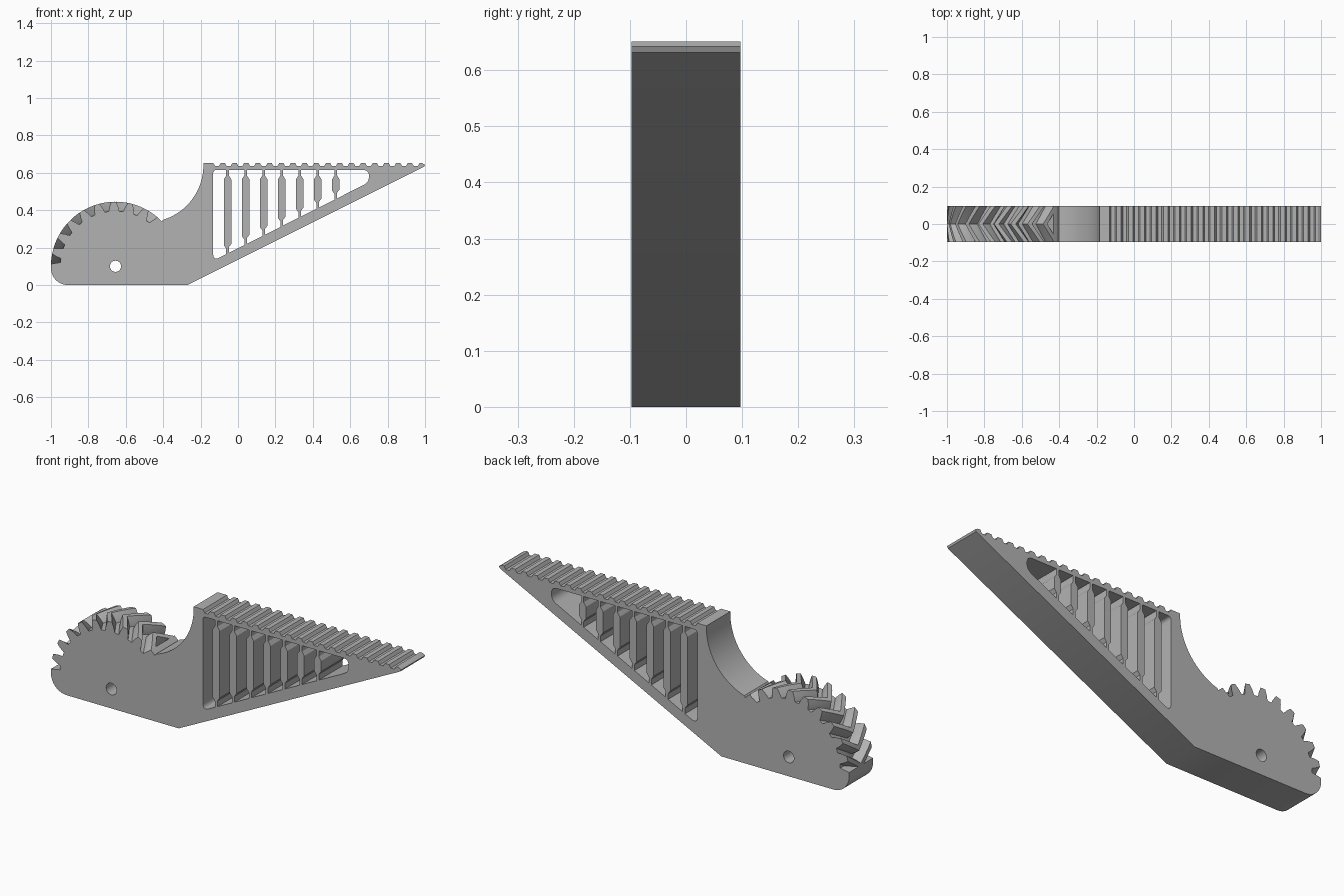
import bpy, bmesh
from math import sin, cos, radians

cube = bpy.data.objects.get("Cube")
if cube:
    bpy.data.objects.remove(cube)

HALF = 0.0975                  # half thickness
GX, GZ = -0.655, 0.10          # gear centre
R_TIP, R_ROOT = 0.345, 0.295
PITCH, TWIST = 15, 12          # tooth spacing and herringbone sweep, degrees

grey = bpy.data.materials.new("grey")
grey.use_nodes = True
COLOR = (0.45, 0.45, 0.45, 1)
grey.diffuse_color = COLOR
grey.node_tree.nodes["Principled BSDF"].inputs["Base Color"].default_value = COLOR


def arc(cx, cz, r, a0, a1, n):
    angles = [radians(a0 + (a1 - a0) * i / n) for i in range(n + 1)]
    return [(cx + r * cos(a), cz + r * sin(a)) for a in angles]


def rounded(pts, radii, n=6):
    """Round each corner of a polygon with a quadratic blend."""
    out = []
    for i, (px, pz) in enumerate(pts):
        r = radii[i]
        if r == 0:
            out.append((px, pz))
            continue
        ends = []
        for qx, qz in (pts[i - 1], pts[(i + 1) % len(pts)]):
            d = ((qx - px) ** 2 + (qz - pz) ** 2) ** 0.5
            ends.append((px + (qx - px) * r / d, pz + (qz - pz) * r / d))
        (ax, az), (bx, bz) = ends
        for k in range(n + 1):
            t = k / n
            u, v, w = (1 - t) ** 2, 2 * t * (1 - t), t * t
            out.append((u * ax + v * px + w * bx, u * az + v * pz + w * bz))
    return out


def finish(obj, angle):
    bpy.ops.object.select_all(action="DESELECT")
    obj.select_set(True)
    bpy.context.view_layer.objects.active = obj
    if obj.type == "CURVE":
        bpy.ops.object.convert(target="MESH")
        obj = bpy.context.object
    obj.data.materials.clear()
    obj.data.materials.append(grey)
    bpy.ops.object.shade_smooth_by_angle(angle=radians(angle))


# Outer profile: sloped underside
outline = [(-0.27, 0), (0.995, 0.632), (1.0, 0.642), (0.985, 0.651)]
# Row of small teeth along the top, right to left
TEETH, STEP, BASE, TOP = 19, 0.0625, 0.635, 0.651
for i in range(TEETH):
    x = 0.955 - i * STEP
    if i == 0:
        outline += [(0.97, 0.651), (0.962, BASE)]
    else:
        x += 0.0265
        outline += [(x + 0.021, BASE), (x + 0.012, TOP), (x - 0.012, TOP)]
        if i < TEETH - 1:
            outline.append((x - 0.021, BASE))
# Concave throat, gear seat, rounded heel
outline += [(-0.185, 0.651)]
outline += arc(-0.49, 0.64, 0.305, 0, -73, 24)
outline += arc(GX, GZ, R_TIP, 44, 49.5, 3)
outline += arc(GX, GZ, R_ROOT, 51, 176, 60)
outline += arc(GX, GZ, R_TIP, 178, 180, 2)
outline += arc(-0.91, 0.09, 0.09, 180, 270, 12)


def floor(x):
    return 0.504 * (x + 0.27) + 0.06


# Openings between the necked ribs
CEIL, NECK, WIDE = 0.615, 0.007, 0.02
ribs = [-0.056 + 0.0965 * i for i in range(7)]


def rib_side(x, s):
    """Side of a rib from its foot up to the ceiling."""
    f = floor(x + s * NECK)
    return [(x + s * NECK, f), (x + s * NECK, f + 0.03), (x + s * WIDE, f + 0.048),
            (x + s * WIDE, CEIL - 0.05), (x + s * NECK, CEIL - 0.03), (x + s * NECK, CEIL)]


holes = [arc(GX, GZ, 0.03, 0, 345, 23)]
first = rib_side(ribs[0], -1) + [(-0.133, CEIL), (-0.133, floor(-0.133))]
holes.append(rounded(first, [0] * 6 + [0.02, 0.04]))
for a, b in zip(ribs, ribs[1:]):
    holes.append(rib_side(b, -1) + rib_side(a, 1)[::-1])
last = [(0.70, floor(0.70)), (0.70, CEIL)] + rib_side(ribs[-1], 1)[::-1]
holes.append(rounded(last, [0.03, 0.032] + [0] * 6))

# Body: filled profile with openings, extruded
curve = bpy.data.curves.new("body", "CURVE")
curve.dimensions = "2D"
curve.fill_mode = "BOTH"
curve.extrude = HALF
for loop in [outline] + holes:
    spline = curve.splines.new("POLY")
    spline.points.add(len(loop) - 1)
    for point, (x, z) in zip(spline.points, loop):
        point.co = (x, z, 0, 1)
    spline.use_cyclic_u = True
body = bpy.data.objects.new("body", curve)
body.rotation_euler.x = radians(90)
bpy.context.collection.objects.link(body)
finish(body, 30)

# Herringbone gear teeth
section = [(0.28, 5.8), (R_ROOT, 5.4), (0.32, 4.0), (R_TIP, 2.2)]
section = section + [(r, -a) for r, a in reversed(section)]
LAYERS = 8
bm = bmesh.new()
for k in range(9):
    centre = 166.5 - PITCH * k
    rings = []
    for j in range(LAYERS + 1):
        t = 2 * j / LAYERS - 1
        turn = centre + TWIST * (1 - abs(t))
        rings.append([bm.verts.new((GX + r * cos(radians(turn + a)), t * HALF,
                                    GZ + r * sin(radians(turn + a)))) for r, a in section])
    for lower, upper in zip(rings, rings[1:]):
        for i in range(len(section)):
            n = (i + 1) % len(section)
            bm.faces.new((lower[i], lower[n], upper[n], upper[i]))
    bm.faces.new(rings[0])
    bm.faces.new(rings[-1])
bmesh.ops.recalc_face_normals(bm, faces=bm.faces)
mesh = bpy.data.meshes.new("gear_teeth")
bm.to_mesh(mesh)
bm.free()
teeth = bpy.data.objects.new("gear_teeth", mesh)
bpy.context.collection.objects.link(teeth)
finish(teeth, 25)
